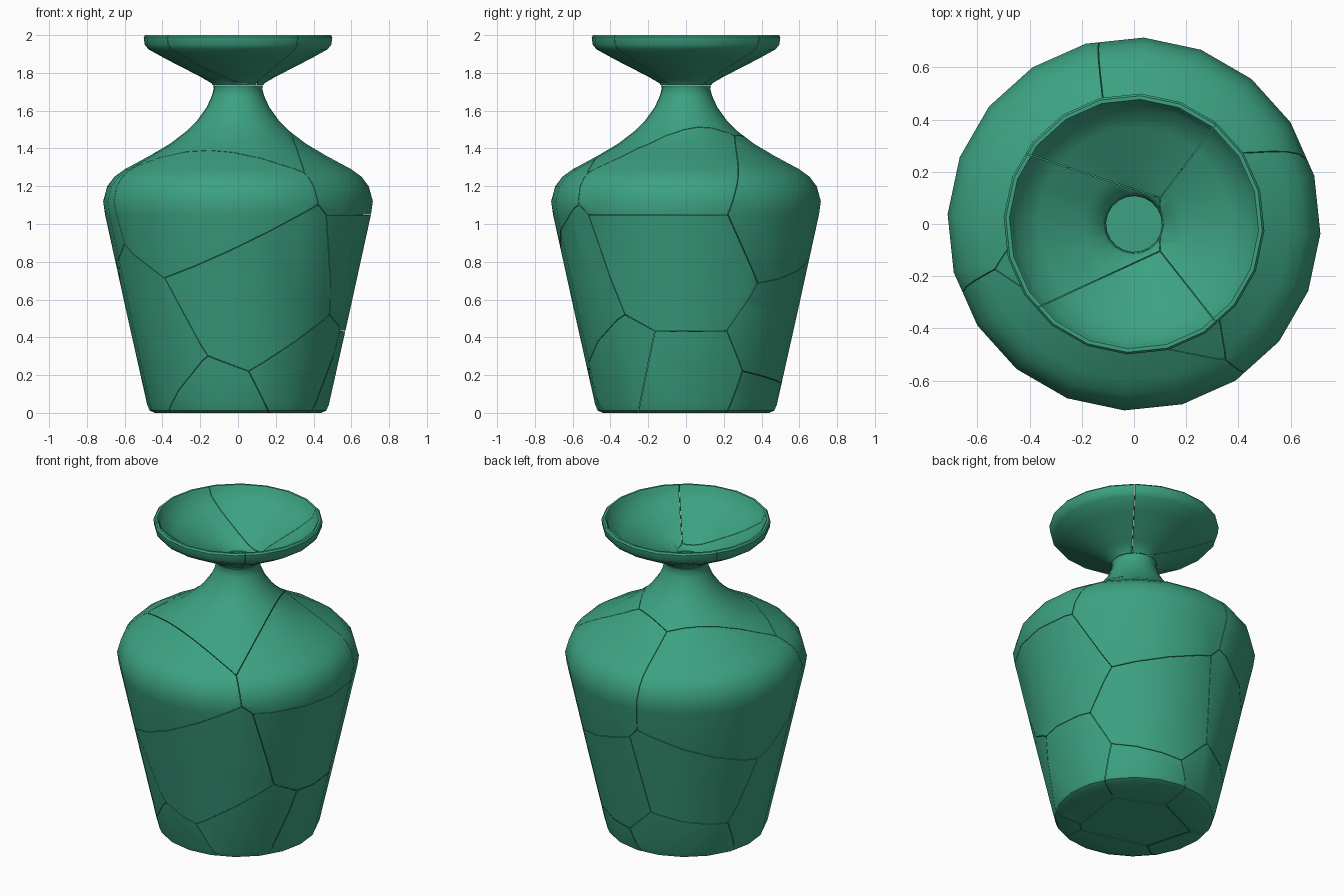
import bpy, bmesh, math
from mathutils import Vector

if "Cube" in bpy.data.objects:
    bpy.data.objects.remove(bpy.data.objects["Cube"])

SIDES = 20
START = math.radians(-3)
NECK_Z = 1.735      # level where the flared mouth broke away from the body
GAP = 0.0015        # half width of a crack

glaze = bpy.data.materials.new("green glaze")
glaze.diffuse_color = (0.045, 0.36, 0.22, 1)
glaze.use_nodes = True
glaze.node_tree.nodes["Principled BSDF"].inputs["Base Color"].default_value = glaze.diffuse_color

# Closed wall profile (radius, height): outside going up, then inside going down
PROFILE = [
    (0, 0), (0.44, 0), (0.468, 0.012), (0.482, 0.045), (0.595, 0.55),
    (0.705, 1.05), (0.715, 1.12), (0.693, 1.2), (0.655, 1.25), (0.60, 1.29),
    (0.47, 1.36), (0.36, 1.425), (0.275, 1.49), (0.215, 1.55), (0.165, 1.62),
    (0.138, 1.68), (0.128, 1.72), (0.14, 1.745), (0.20, 1.78), (0.385, 1.875),
    (0.475, 1.925), (0.495, 1.95), (0.50, 1.99), (0.492, 2.0),
    (0.478, 2.0), (0.468, 1.985), (0.455, 1.95), (0.37, 1.895), (0.19, 1.80),
    (0.12, 1.755), (0.107, 1.72), (0.115, 1.67), (0.145, 1.60), (0.195, 1.53),
    (0.26, 1.465), (0.35, 1.40), (0.46, 1.33), (0.59, 1.26), (0.65, 1.21),
    (0.685, 1.12), (0.678, 1.05), (0.57, 0.55), (0.455, 0.05), (0.43, 0.03),
    (0, 0.03),
]

# Middles of the broken pieces; cracks run halfway between neighbours
BODY = {
    "front_upper_shard": (-0.115, -0.60, 1.20),
    "front_middle_shard": (0.17, -0.51, 0.62),
    "left_lower_shard": (-0.38, -0.11, 0.30),
    "front_base_shard": (-0.12, -0.45, -0.15),
    "front_right_base_shard": (0.45, -0.40, 0.15),
    "right_middle_shard": (0.48, -0.06, 0.795),
    "right_upper_shard": (0.48, -0.06, 1.305),
    "right_base_shard": (0.45, -0.06, 0.08),
    "back_right_lower_shard": (0.13, 0.45, 0.42),
    "back_right_upper_shard": (0.35, 0.50, 1.10),
    "back_left_upper_shard": (-0.52, 0.36, 1.02),
    "back_left_middle_shard": (-0.33, 0.45, 0.48),
    "back_base_shard": (-0.20, 0.42, 0.08),
    "back_right_base_chip": (0.17, 0.37, -0.06),
    "shoulder_and_neck_shard": (0.05, -0.21, 1.475),
    "bottom_shard": (0.0, 0.0, -0.03),
}
MOUTH = {
    "mouth_left_shard": (-0.25, -0.02, 1.90),
    "mouth_back_shard": (-0.11, 0.405, 1.90),
    "mouth_front_shard": (-0.064, -0.424, 1.90),
    "mouth_right_shard": (0.45, -0.02, 1.90),
}


def lathe(profile):
    """Spin the wall profile into a hollow vase."""
    bm = bmesh.new()
    c, s = math.cos(START), math.sin(START)
    vs = [bm.verts.new((r * c, r * s, z)) for r, z in profile]
    es = [bm.edges.new(pair) for pair in zip(vs, vs[1:])]
    bmesh.ops.spin(bm, geom=vs + es, cent=(0, 0, 0), axis=(0, 0, 1),
                   angle=math.tau, steps=SIDES)
    bmesh.ops.remove_doubles(bm, verts=bm.verts[:], dist=1e-4)
    bmesh.ops.recalc_face_normals(bm, faces=bm.faces[:])
    return bm


def cut(bm, point, normal):
    """Drop everything on the normal side of a plane and close the break."""
    res = bmesh.ops.bisect_plane(bm, geom=bm.verts[:] + bm.edges[:] + bm.faces[:],
                                 dist=1e-6, plane_co=point, plane_no=normal,
                                 clear_outer=True)
    rim = [e for e in res["geom_cut"]
           if isinstance(e, bmesh.types.BMEdge) and e.is_valid and e.is_boundary]
    if rim:
        bmesh.ops.triangle_fill(bm, edges=rim, use_beauty=True, normal=normal)


def make_shards(vase, seeds, limit_normal):
    for name, seed in seeds.items():
        bm = vase.copy()
        cut(bm, Vector((0, 0, NECK_Z)) - limit_normal * GAP, limit_normal)
        here = Vector(seed)
        for other, pos in seeds.items():
            if other != name:
                there = Vector(pos)
                n = (there - here).normalized()
                cut(bm, (here + there) / 2 - n * GAP, n)
        if bm.faces:
            bmesh.ops.recalc_face_normals(bm, faces=bm.faces[:])
            mesh = bpy.data.meshes.new(name)
            bm.to_mesh(mesh)
            mesh.materials.append(glaze)
            obj = bpy.data.objects.new(name, mesh)
            bpy.context.collection.objects.link(obj)
            obj.select_set(True)
            bpy.context.view_layer.objects.active = obj
        bm.free()


vase = lathe(PROFILE)
make_shards(vase, BODY, Vector((0, 0, 1)))
make_shards(vase, MOUTH, Vector((0, 0, -1)))
vase.free()

# Smooth glaze with crisp broken edges
bpy.ops.object.shade_smooth_by_angle(angle=math.radians(40))
